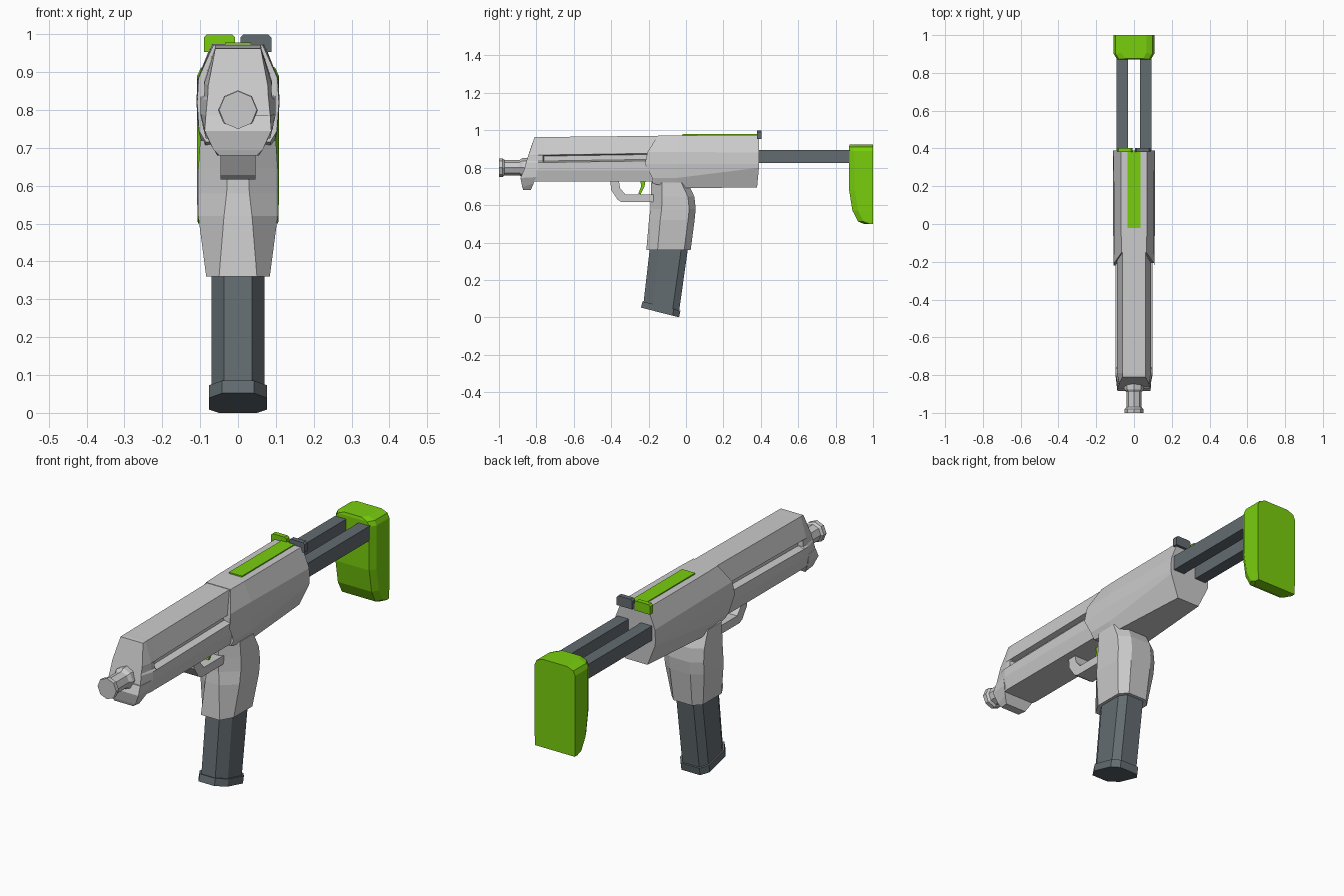
import bpy, bmesh, math


def material(name, rgb):
    m = bpy.data.materials.new(name)
    m.diffuse_color = (*rgb, 1)
    return m


LIGHT = material("light grey", (0.60, 0.60, 0.60))
SLATE = material("slate grey", (0.125, 0.15, 0.165))
GREEN = material("lime green", (0.19, 0.62, 0.004))


def loft(name, mat, rings):
    """Skin between closed rings of (x, y, z) points and cap both ends."""
    bm = bmesh.new()
    vs = [[bm.verts.new(p) for p in r] for r in rings]
    n = len(vs[0])
    for a, b in zip(vs, vs[1:]):
        for i in range(n):
            j = (i + 1) % n
            bm.faces.new((a[i], a[j], b[j], b[i]))
    bm.faces.new(vs[0])
    bm.faces.new(vs[-1])
    bmesh.ops.remove_doubles(bm, verts=bm.verts, dist=1e-5)
    bmesh.ops.recalc_face_normals(bm, faces=bm.faces)
    me = bpy.data.meshes.new(name)
    bm.to_mesh(me)
    bm.free()
    me.materials.append(mat)
    ob = bpy.data.objects.new(name, me)
    bpy.context.collection.objects.link(ob)
    return ob


def mirror(half):
    return half + [(-x, y, z) for x, y, z in reversed(half)]


def plate(name, mat, x0, x1, profile):
    """Side profile of (y, z) points, extruded across x."""
    return loft(name, mat, [[(x, y, z) for y, z in profile] for x in (x0, x1)])


def box(name, mat, x0, x1, y0, y1, z0, z1):
    return plate(name, mat, x0, x1, [(y0, z0), (y1, z0), (y1, z1), (y0, z1)])


def eight(hf, hw, hb, yf, yb, zf, zb, cf=0.05, cb=0.035):
    """Eight-sided ring whose height slopes from front (zf) to back (zb)."""
    def h(y):
        return zf + (zb - zf) * (y - yf) / (yb - yf)
    return mirror([(x, y, h(y)) for x, y in
                   ((hf, yf), (hw, yf + cf), (hw, yb - cb), (hb, yb))])


# Front housing, with a slot along each side
def front_ring(y, top, slot, back=0.0, low=0.725):
    s = 0.025 if slot else 0.002
    return mirror([(0.06, y, top), (0.09, y, 0.868 + back), (0.09 - s, y, 0.862 + back),
                   (0.092 - s, y, 0.836 + back), (0.099, y, 0.828 + back),
                   (0.099, y, 0.785), (0.085, y, low)])


nose = mirror([(0.06, -0.81, 0.963), (0.078, -0.842, 0.868), (0.079, -0.845, 0.862),
               (0.08, -0.853, 0.836), (0.081, -0.855, 0.828),
               (0.085, -0.866, 0.785), (0.07, -0.872, 0.725)])
loft("front_housing", LIGHT, [nose, front_ring(-0.79, 0.964, False),
                              front_ring(-0.765, 0.964, False),
                              front_ring(-0.76, 0.964, True),
                              front_ring(-0.10, 0.971, True, 0.01)])

# Nose lip under the muzzle
loft("nose_lip", LIGHT, [
    mirror([(0.085, -0.868, 0.785), (0.098, -0.80, 0.79)]),
    mirror([(0.088, -0.885, 0.745), (0.092, -0.80, 0.75)]),
    mirror([(0.065, -0.875, 0.695), (0.075, -0.815, 0.715)]),
    mirror([(0.05, -0.87, 0.68), (0.055, -0.83, 0.68)])])

# Rear receiver
loft("rear_receiver", LIGHT, [
    mirror([(0.065, -0.15, 0.972), (0.104, -0.205, 0.885), (0.108, -0.22, 0.82),
            (0.103, -0.18, 0.745), (0.085, -0.18, 0.715)]),
    mirror([(0.068, -0.05, 0.973), (0.106, -0.05, 0.885), (0.11, -0.05, 0.82),
            (0.104, -0.05, 0.745), (0.09, -0.05, 0.69)]),
    mirror([(0.07, 0.39, 0.975), (0.107, 0.39, 0.88), (0.11, 0.39, 0.82),
            (0.107, 0.39, 0.80), (0.06, 0.38, 0.695)])])

# Muzzle: eight-sided turned barrel with a flange at each end
loft("muzzle", LIGHT, [
    [(r * math.sin(a * math.pi / 4), y, 0.80 + r * math.cos(a * math.pi / 4)) for a in range(8)]
    for y, r in ((-1, 0.05), (-0.98, 0.05), (-0.97, 0.041),
                 (-0.89, 0.041), (-0.875, 0.052), (-0.80, 0.052))])

# Trigger and guard
plate("trigger_guard", LIGHT, -0.046, 0.046, [
    (-0.405, 0.735), (-0.40, 0.68), (-0.365, 0.628), (-0.345, 0.617), (-0.17, 0.617),
    (-0.17, 0.658), (-0.325, 0.658), (-0.352, 0.69), (-0.36, 0.735)])
plate("trigger", GREEN, -0.02, 0.02, [
    (-0.245, 0.74), (-0.24, 0.70), (-0.255, 0.66), (-0.243, 0.657), (-0.222, 0.70), (-0.215, 0.74)])

# Grip
loft("grip", LIGHT, [eight(hf, hw, hb, yf, yb, z, z, 0.06, 0.035) for hf, hw, hb, yf, yb, z in (
    (0.05, 0.084, 0.05, -0.212, 0.025, 0.36),
    (0.037, 0.105, 0.055, -0.198, 0.046, 0.52),
    (0.03, 0.106, 0.055, -0.19, 0.052, 0.58),
    (0.027, 0.105, 0.055, -0.188, 0.045, 0.645),
    (0.027, 0.10, 0.05, -0.188, 0.01, 0.72))])

# Magazine and its base
loft("magazine", SLATE, [eight(0.037, 0.07, 0.045, -0.19, 0.012, 0.40, 0.38),
                         eight(0.037, 0.07, 0.045, -0.228, -0.038, 0.07, 0.025)])
loft("magazine_base", SLATE, [eight(0.042, 0.077, 0.05, -0.232, -0.03, 0.085, 0.036),
                              eight(0.042, 0.077, 0.05, -0.241, -0.037, 0.052, 0.0)])

# Stock rods and shoulder pad
for side, s in (("right", 1), ("left", -1)):
    box(side + "_stock_rod", SLATE, s * 0.033, s * 0.092, 0.30, 0.90, 0.825, 0.895)
loft("shoulder_pad", GREEN, [
    mirror([(hw - 0.018, yf, z), (hw, yf + 0.03, z), (hw, 1.0, z)])
    for hw, yf, z in ((0.106, 0.95, 0.50), (0.107, 0.92, 0.512), (0.108, 0.89, 0.57),
                      (0.108, 0.872, 0.68), (0.108, 0.872, 0.89), (0.098, 0.872, 0.912),
                      (0.065, 0.875, 0.925))])

# Top strip and the two rear sight tabs with clipped top corners
box("top_strip", GREEN, -0.035, 0.035, -0.02, 0.39, 0.970, 0.979)
for name, mat, a, b in (("left_sight_tab", GREEN, -0.09, -0.008), ("right_sight_tab", SLATE, 0.006, 0.088)):
    c = 0.008
    outline = [(a, 0.953), (b, 0.953), (b, 1 - c), (b - c, 1.0), (a + c, 1.0), (a, 1 - c)]
    loft(name, mat, [[(x, y, z) for x, z in outline] for y in (0.38, 0.403)])
